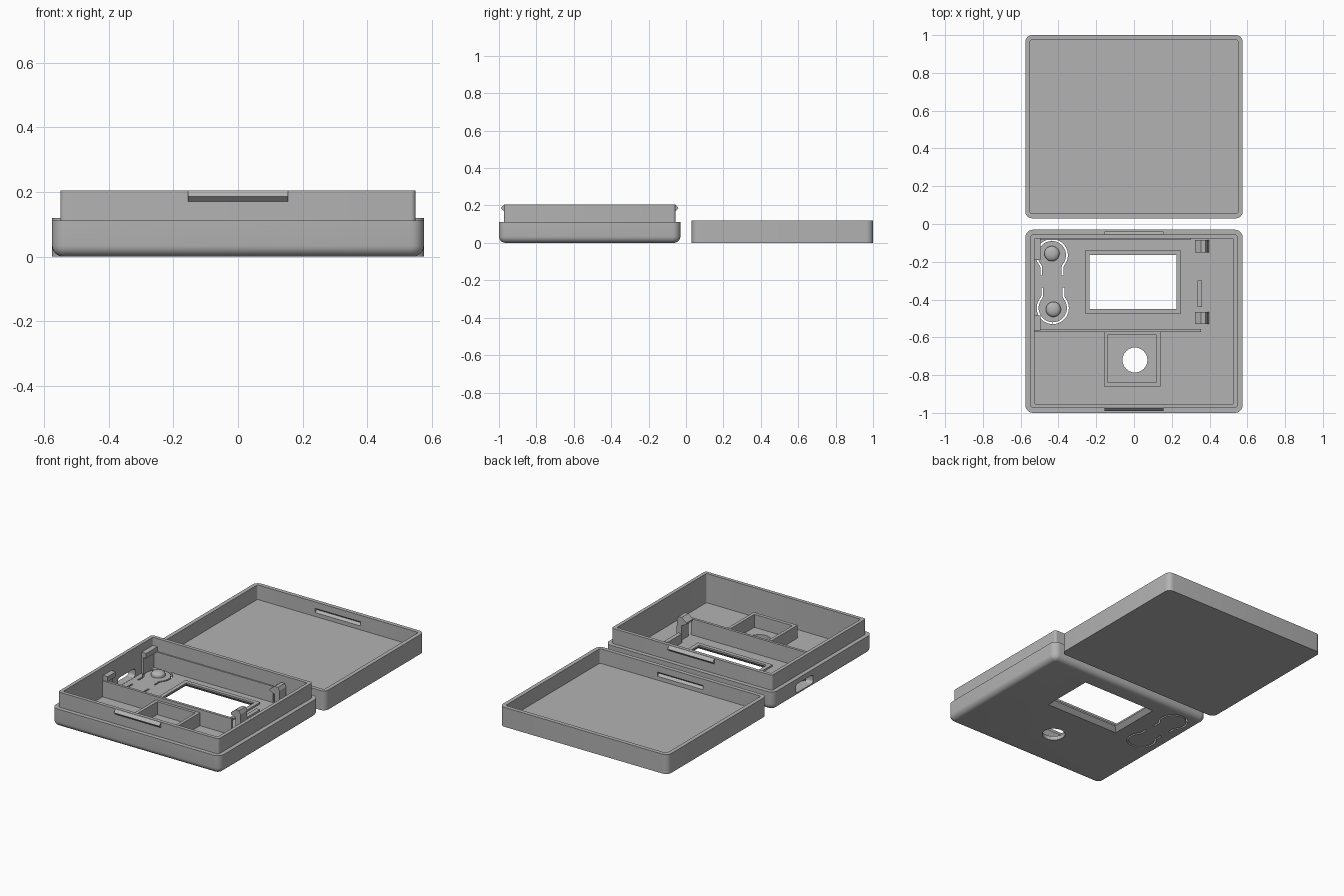
import bpy, bmesh
from math import sin, cos, pi, radians
from mathutils import Vector

if "Cube" in bpy.data.objects:
    bpy.data.objects.remove(bpy.data.objects["Cube"])

grey = bpy.data.materials.new("plain grey plastic")
grey.use_nodes = True
colour = (0.45, 0.45, 0.45, 1)
grey.diffuse_color = colour
grey.node_tree.nodes["Principled BSDF"].inputs["Base Color"].default_value = colour


def finish(name, bm):
    bmesh.ops.recalc_face_normals(bm, faces=bm.faces)
    mesh = bpy.data.meshes.new(name)
    bm.to_mesh(mesh)
    bm.free()
    mesh.materials.append(grey)
    obj = bpy.data.objects.new(name, mesh)
    bpy.context.collection.objects.link(obj)
    return obj


def loft(name, loops):
    """Closed solid through matching loops of points."""
    bm = bmesh.new()
    rings = [[bm.verts.new(p) for p in loop] for loop in loops]
    n = len(rings[0])
    for a, b in zip(rings, rings[1:]):
        for i in range(n):
            j = (i + 1) % n
            bm.faces.new((a[i], a[j], b[j], b[i]))
    bm.faces.new(rings[0])
    bm.faces.new(rings[-1])
    return finish(name, bm)


def rect(x0, x1, y0, y1, z, inset=0.0, radius=0.0, steps=6):
    """Rounded rectangle loop at height z."""
    x0, x1, y0, y1 = x0 + inset, x1 - inset, y0 + inset, y1 - inset
    if radius == 0:
        return [(x0, y0, z), (x1, y0, z), (x1, y1, z), (x0, y1, z)]
    r = max(radius - inset, 0.006)
    points = []
    corners = [(x1 - r, y1 - r), (x0 + r, y1 - r), (x0 + r, y0 + r), (x1 - r, y0 + r)]
    for k, (cx, cy) in enumerate(corners):
        for s in range(steps + 1):
            a = pi / 2 * (k + s / steps)
            points.append((cx + r * cos(a), cy + r * sin(a), z))
    return points


def box(name, x0, x1, y0, y1, z0, z1):
    return loft(name, [rect(x0, x1, y0, y1, z0), rect(x0, x1, y0, y1, z1)])


def disc(name, x, y, profile, n=32):
    """Turned part from (radius, height) pairs."""
    return loft(name, [[(x + r * cos(2 * pi * i / n), y + r * sin(2 * pi * i / n), z)
                        for i in range(n)] for r, z in profile])


def prism_x(name, x0, x1, yz):
    return loft(name, [[(x, y, z) for y, z in yz] for x in (x0, x1)])


def prism_y(name, y0, y1, xz):
    return loft(name, [[(x, y, z) for x, z in xz] for y in (y0, y1)])


def ribbon(name, path, width, z0, z1):
    """Vertical strip following a flat path."""
    pts = [Vector(p) for p in path]
    left, right = [], []
    for i, p in enumerate(pts):
        d = (pts[min(i + 1, len(pts) - 1)] - pts[max(i - 1, 0)]).normalized()
        side = Vector((-d.y, d.x)) * width / 2
        left.append(p + side)
        right.append(p - side)
    outline = left + right[::-1]
    return loft(name, [[(p.x, p.y, z) for p in outline] for z in (z0, z1)])


def cut(obj, cutters):
    for c in cutters:
        c.hide_render = True
        mod = obj.modifiers.new("cut", "BOOLEAN")
        mod.operation = "DIFFERENCE"
        mod.solver = "EXACT"
        mod.object = c
        bpy.context.view_layer.objects.active = obj
        bpy.ops.object.modifier_apply(modifier=mod.name)


def smooth(obj):
    bpy.ops.object.select_all(action="DESELECT")
    obj.select_set(True)
    bpy.context.view_layer.objects.active = obj
    bpy.ops.object.shade_smooth_by_angle(angle=radians(30))


cutters = []

# Lid tray with catch grooves inside its end walls
LID = (-0.575, 0.575, 0.03, 1.0)
lid = loft("lid_tray", [rect(*LID, z, i, 0.035) for i, z in
                        [(0, 0), (0, 0.12), (0.025, 0.12), (0.025, 0.03)]])
for y, d in ((0.975, 1), (0.055, -1)):
    cutters.append(prism_x("groove_cutter", -0.155, 0.155,
                           [(y - d * 0.005, 0.05), (y + d * 0.015, 0.067), (y - d * 0.005, 0.085)]))
cut(lid, cutters)
smooth(lid)

# Base shell: rounded bottom edge, ledge and raised lip
BASE = (-0.575, 0.575, -1.0, -0.03)
R = 0.035
profile = [(R - R * sin(a), R - R * cos(a)) for a in [pi / 2 * s / 6 for s in range(7)]]
profile += [(0, 0.112), (0.026, 0.112), (0.026, 0.205), (0.048, 0.205), (0.048, 0.025)]
base = loft("base_shell", [rect(*BASE, z, i, 0.041) for i, z in profile])

# Openings: tapered window, sensor hole, side port
WINDOW = (-0.235, 0.225, -0.45, -0.165)
window = loft("window_cutter", [rect(*WINDOW, -0.01, -0.035), rect(*WINDOW, 0.025, 0),
                                rect(*WINDOW, 0.06, 0)])
hole = disc("hole_cutter", 0.005, -0.72, [(0.066, -0.02), (0.066, 0.06)])
port = prism_x("port_cutter", -0.7, -0.5,
               [(y, z) for y, z, _ in rect(-0.42, -0.25, 0.026, 0.08, 0, 0, 0.018)])

# Keyhole slots that free the two push buttons
slots = []
BUTTONS = ((-0.435, -0.165, 1), (-0.43, -0.445, -1))
for x, y, d in BUTTONS:
    for side in (-1, 1):
        arc = [(x + side * 0.08 * cos(a), y + d * 0.08 * sin(a))
               for a in [radians(89.5 - 129.5 * s / 16) for s in range(17)]]
        leg = [(x + side * 0.056, y - d * 0.064), (x + side * 0.056, y - d * 0.108)]
        slots.append(ribbon("slot_cutter", arc + leg, 0.01, -0.02, 0.05))
cut(base, [window, hole, port] + slots)
smooth(base)

frame = box("window_frame", -0.26, 0.25, -0.475, -0.14, 0.02, 0.035)
cut(frame, [window])

# Push button pegs with domed tips
for x, y in ((-0.435, -0.157), (-0.427, -0.452)):
    dome = [(0.04 * cos(a), 0.035 + 0.02 * sin(a)) for a in [radians(15 * s) for s in range(6)]]
    smooth(disc("button_peg", x, y, [(0.04, 0.02)] + dome))

# Snap ridges on the front and back of the lip
for name, y, d in (("front_catch", -0.974, -1), ("back_catch", -0.056, 1)):
    prism_x(name, -0.155, 0.155,
            [(y - d * 0.01, 0.17), (y, 0.17), (y + d * 0.016, 0.186), (y, 0.204), (y - d * 0.01, 0.204)])

# Ribs around the display bay
box("bay_front_rib", -0.53, 0.355, -0.571, -0.555, 0.02, 0.125)
box("bay_back_rib", -0.53, 0.3, -0.086, -0.075, 0.02, 0.125)
box("bay_side_rib", 0.335, 0.36, -0.44, -0.3, 0.02, 0.08)

# Sensor pocket walls
box("pocket_left_wall", 0.12, 0.14, -0.86, -0.565, 0.02, 0.105)
box("pocket_right_wall", -0.16, -0.14, -0.86, -0.565, 0.02, 0.105)
box("pocket_front_wall", -0.15, 0.13, -0.86, -0.838, 0.02, 0.105)
box("pocket_back_wall", -0.15, 0.13, -0.588, -0.565, 0.02, 0.105)

# Corner holders on the port side
for y0, y1 in ((-0.19, -0.078), (-0.565, -0.485)):
    box("corner_post", -0.53, -0.513, y0, y1, 0.02, 0.13)
    box("corner_cap", -0.53, -0.495, y0, y1, 0.125, 0.155)

# Snap hooks on the other side
for y0 in (-0.15, -0.53):
    prism_y("snap_hook", y0, y0 + 0.065,
            [(0.355, 0.02), (0.4, 0.02), (0.39, 0.05), (0.388, 0.145), (0.378, 0.165),
             (0.355, 0.165), (0.322, 0.14), (0.322, 0.13), (0.355, 0.115)])

for obj in [o for o in bpy.data.objects if "cutter" in o.name]:
    bpy.data.objects.remove(obj)
